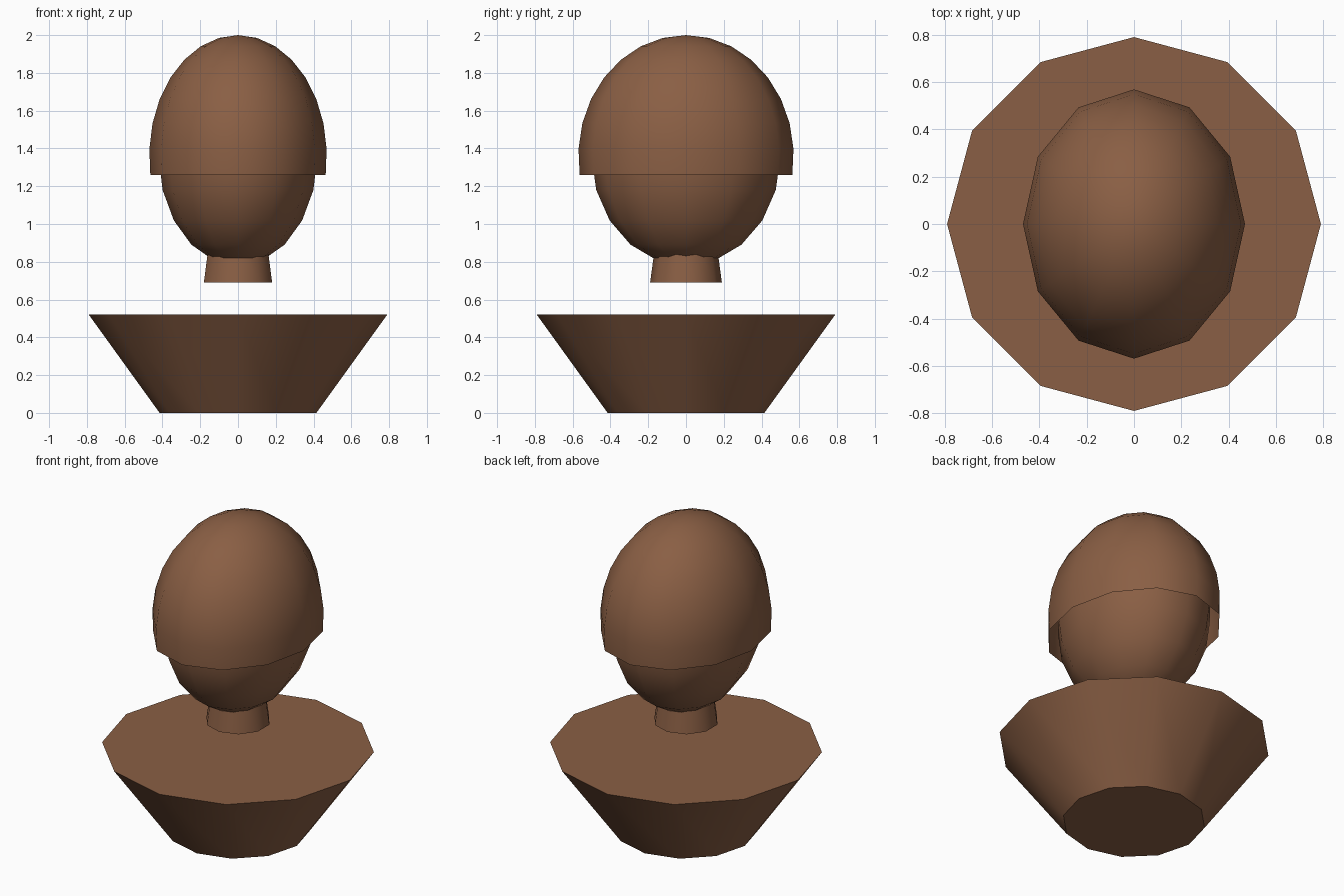
import bpy, bmesh, math

if "Cube" in bpy.data.objects:
    bpy.data.objects.remove(bpy.data.objects["Cube"])

brown = bpy.data.materials.new("warm_brown")
brown.diffuse_color = (0.254, 0.114, 0.058, 1)
brown.use_nodes = True
brown.node_tree.nodes["Principled BSDF"].inputs["Base Color"].default_value = brown.diffuse_color


def lathe(name, profile, sides, ry=1.0, start=0.0, caps=False):
    """Spin (radius, z) points, top to bottom; radius 0 makes a pole."""
    bm = bmesh.new()
    rings = []
    for r, z in profile:
        if r < 1e-5:
            rings.append([bm.verts.new((0, 0, z))] * sides)
        else:
            rings.append([bm.verts.new((r * math.cos(start + math.tau * i / sides),
                                        r * ry * math.sin(start + math.tau * i / sides), z))
                          for i in range(sides)])
    for a, b in zip(rings, rings[1:]):
        for i in range(sides):
            j = (i + 1) % sides
            quad = list(dict.fromkeys((a[i], b[i], b[j], a[j])))
            bm.faces.new(quad)
    if caps:
        bm.faces.new(rings[0])
        bm.faces.new(rings[-1][::-1])
    me = bpy.data.meshes.new(name)
    bm.to_mesh(me)
    bm.free()
    me.materials.append(brown)
    ob = bpy.data.objects.new(name, me)
    bpy.context.collection.objects.link(ob)
    bpy.ops.object.select_all(action='DESELECT')
    ob.select_set(True)
    bpy.context.view_layer.objects.active = ob
    bpy.ops.object.shade_smooth_by_angle(angle=math.radians(42))
    return ob


def arc(r, h, centre, end, steps):
    """Ellipse profile from the top pole down to the angle end."""
    return [(r * math.sin(end * i / steps), centre + h * math.cos(end * i / steps))
            for i in range(steps + 1)]


# Flared base, wide at the shoulders
lathe("shoulder_base", [(0.79, 0.52), (0.415, 0.0)], 12, caps=True)

# Neck, running up into the head
lathe("neck", [(0.16, 0.91), (0.19, 0.69)], 10, start=math.pi / 2, caps=True)

# Head
lathe("head", arc(0.42, 0.58, 1.36, math.pi, 10), 12, ry=0.50 / 0.42)

# Open shell of hair over the head
lathe("hair_cap", arc(0.47, 0.64, 1.36, 0.55 * math.pi, 8), 12, ry=0.57 / 0.47)
